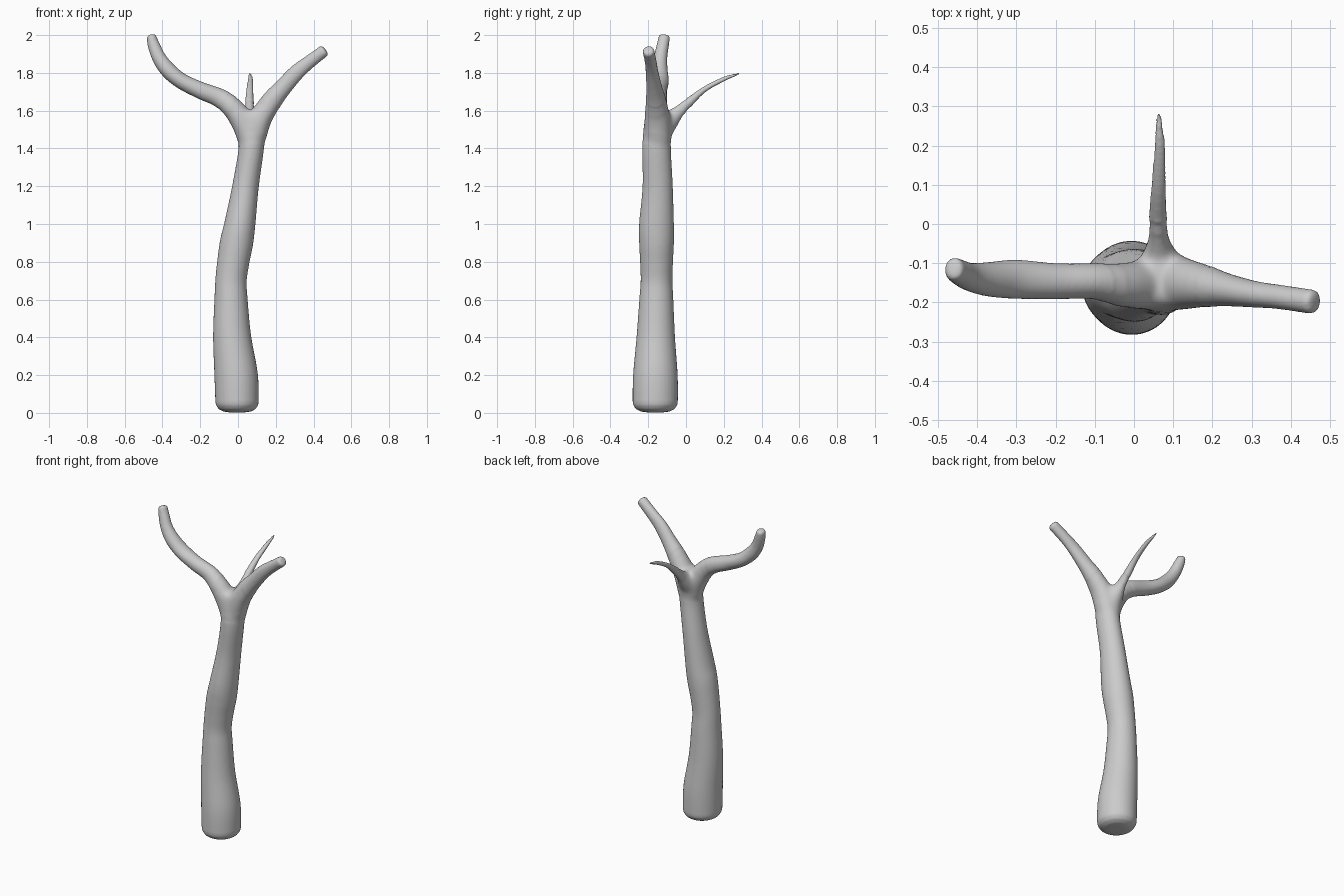
import bpy, bmesh, math
from mathutils import Vector

if "Cube" in bpy.data.objects:
    bpy.data.objects.remove(bpy.data.objects["Cube"])

SIDES = 32


def spline(p, steps=8):
    """Catmull-Rom through the control rows (x, y, z, radius_a, radius_b)."""
    out = []
    for i in range(len(p) - 1):
        a, b, c, d = p[max(i - 1, 0)], p[i], p[i + 1], p[min(i + 2, len(p) - 1)]
        for s in range(steps):
            t = s / steps
            out.append([0.5 * (2 * q + (r - o) * t + (2 * o - 5 * q + 4 * r - u) * t * t
                               + (3 * q - o - 3 * r + u) * t ** 3)
                        for o, q, r, u in zip(a, b, c, d)])
    return out + [list(p[-1])]


def tube(bm, rows, axis, round_end=0.012, round_start=0.0):
    """Closed elliptical tube; radius_a runs along the given axis."""
    pts = spline(rows)
    pos = [Vector(p[:3]) for p in pts]
    rings = []

    def ring(c, t, ra, rb):
        a = (axis - t * axis.dot(t)).normalized()
        b = t.cross(a)
        rings.append([bm.verts.new(c + a * ra * math.cos(k) + b * rb * math.sin(k))
                      for k in (2 * math.pi * j / SIDES for j in range(SIDES))])

    def tangent(i):
        return (pos[min(i + 1, len(pos) - 1)] - pos[max(i - 1, 0)]).normalized()

    dome = [(0.35, 0.97), (0.7, 0.85), (0.92, 0.65), (1.0, 0.4)]
    if round_start:
        for h, s in reversed(dome):
            ring(pos[0] - Vector((0, 0, h * round_start)), Vector((0, 0, 1)),
                 pts[0][3] * s, pts[0][4] * s)
    for i, p in enumerate(pts):
        ring(pos[i], tangent(i), max(p[3], 0.003), max(p[4], 0.003))
    for h, s in dome:
        t = tangent(len(pos) - 1)
        ring(pos[-1] + t * h * round_end, t, pts[-1][3] * s, pts[-1][4] * s)
    for r0, r1 in zip(rings, rings[1:]):
        for j in range(SIDES):
            k = (j + 1) % SIDES
            bm.faces.new((r0[j], r0[k], r1[k], r1[j]))
    bm.faces.new(rings[0][::-1])
    bm.faces.new(rings[-1])


X, Y = Vector((1, 0, 0)), Vector((0, 1, 0))
bm = bmesh.new()

# trunk
tube(bm, [(-.005, -.163, .06, .120, .115), (-.010, -.162, .20, .118, .115),
          (-.031, -.160, .40, .102, .101), (-.037, -.157, .60, .090, .088),
          (-.037, -.156, .70, .084, .083), (-.025, -.156, .80, .087, .085),
          (-.008, -.156, .90, .092, .088), (.010, -.156, 1.0, .092, .082),
          (.040, -.150, 1.2, .080, .070), (.070, -.156, 1.4, .076, .067),
          (.068, -.150, 1.5, .077, .075), (.055, -.150, 1.58, .065, .065)],
     Y, 0.02, 0.057)
# left branch
tube(bm, [(.065, -.15, 1.43, .065, .06), (.03, -.155, 1.53, .065, .065),
          (-.03, -.155, 1.617, .058, .058), (-.1, -.146, 1.668, .046, .050),
          (-.2, -.146, 1.708, .046, .045), (-.3, -.141, 1.757, .050, .042),
          (-.37, -.141, 1.815, .044, .042), (-.418, -.135, 1.88, .036, .037),
          (-.447, -.122, 1.95, .032, .032), (-.458, -.115, 1.99, .030, .025)], Y)
# right branch
tube(bm, [(.075, -.15, 1.43, .07, .065), (.12, -.152, 1.56, .07, .062),
          (.175, -.158, 1.648, .056, .056), (.23, -.167, 1.713, .043, .047),
          (.305, -.179, 1.797, .034, .042), (.37, -.186, 1.852, .031, .036),
          (.452, -.198, 1.914, .031, .032)], Y, 0.014)
# back twig
tube(bm, [(.065, -.14, 1.46, .06, .05), (.065, -.085, 1.545, .046, .05),
          (.063, -.04, 1.595, .030, .037), (.061, .02, 1.648, .023, .024),
          (.063, .1, 1.714, .019, .015), (.066, .2, 1.767, .014, .012),
          (.063, .275, 1.794, .007, .006)], X, 0.012)

bmesh.ops.recalc_face_normals(bm, faces=bm.faces)
mesh = bpy.data.meshes.new("tree_trunk")
bm.to_mesh(mesh)
bm.free()
tree = bpy.data.objects.new("tree_trunk", mesh)
bpy.context.collection.objects.link(tree)

# fuse trunk and branches into one skin
mod = tree.modifiers.new("fuse", "REMESH")
mod.mode = "VOXEL"
mod.voxel_size = 0.007
bpy.context.view_layer.objects.active = tree
tree.select_set(True)
bpy.ops.object.modifier_apply(modifier=mod.name)

# blend the fork softly
bm = bmesh.new()
bm.from_mesh(tree.data)
fork = Vector((.06, -.14, 1.57))
near = [v for v in bm.verts if (v.co - fork).length < 0.17]
core = [v for v in near if (v.co - fork).length < 0.13]
for group, count in ((list(bm.verts), 2), (near, 15), (core, 20), (near, 5)):
    for _ in range(count):
        bmesh.ops.smooth_vert(bm, verts=group, factor=0.5, use_axis_x=True,
                              use_axis_y=True, use_axis_z=True)
for f in bm.faces:
    f.smooth = True
bm.to_mesh(tree.data)
bm.free()
